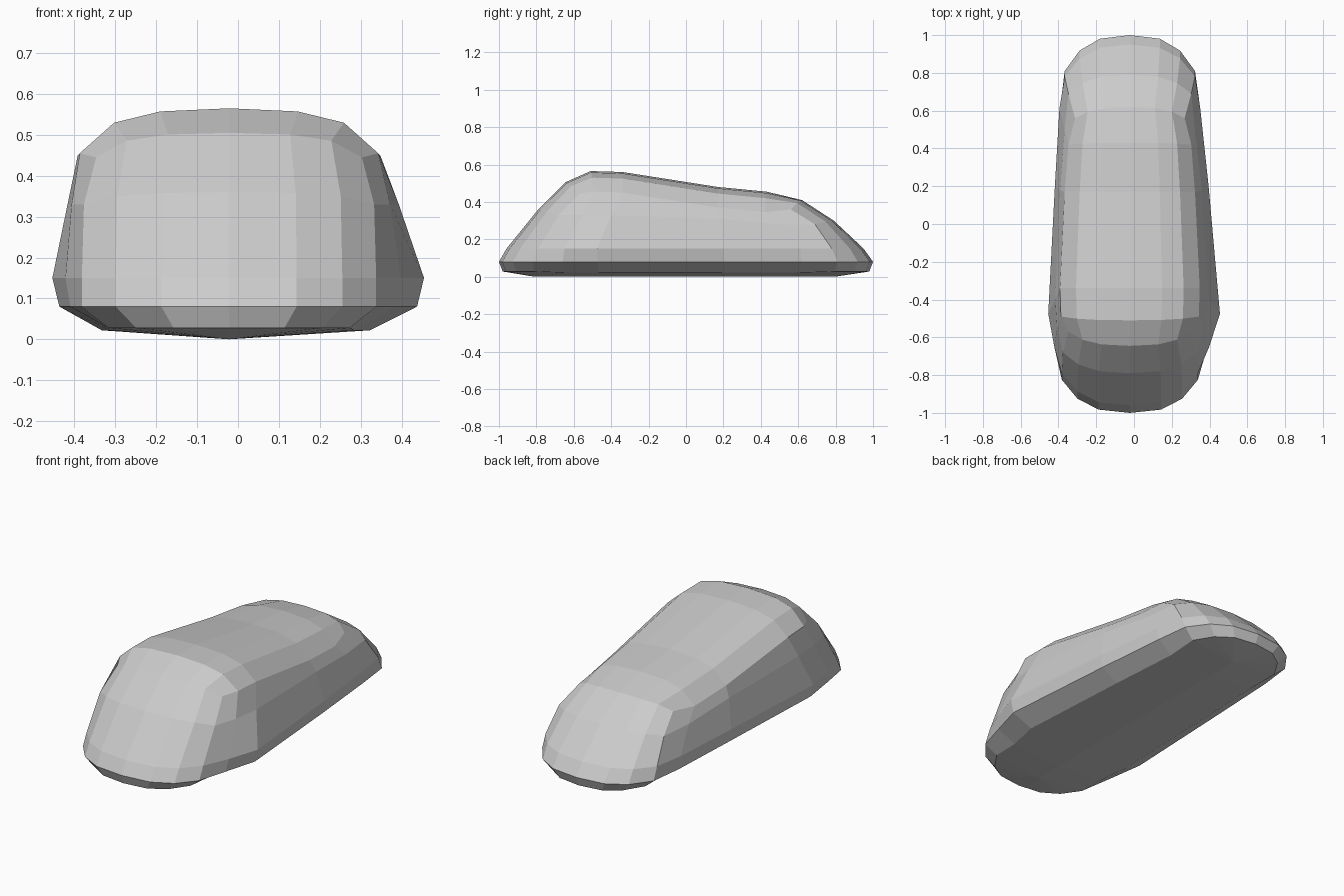
import bpy, bmesh

if "Cube" in bpy.data.objects:
    bpy.data.objects.remove(bpy.data.objects["Cube"])

CX = -0.022                      # centre plane of the lopsided shell
FX = (0, 0.46, 0.77, 1)          # column spread across the width
SY = (0, 0.1, 0.43, 1)           # how far each column curves along y
SZ = (0, 0.07, 0.32, 1)          # how far each column drops
BULGE = (0.02, 0.045, 0.02, 0)   # extra width on the right side

# rows: y at centre, y at corner, z at centre, drop at corner, half width
TOP = [(-.645, -.57, .505, .06, .325), (-.51, -.49, .565, .11, .365),
       (-.34, -.34, .56, .11, .37), (.17, .17, .48, .11, .345),
       (.43, .42, .455, .11, .325), (.62, .56, .41, .05, .29)]
FRONT = [(-.79, -.68, .36, .03, .355), (-.96, -.79, .15, 0, .36),
         (-1, -.825, .08, 0, .36)]
BACK = [(.79, .69, .30, .02, .325), (.95, .78, .15, 0, .345),
        (1, .81, .08, 0, .345)]
# side points on each level: y, z, half width
SIDES = [[(-.55, .33, .385), (-.40, .33, .395), (.18, .31, .37), (.50, .28, .345)],
         [(-.65, .15, .40), (-.475, .15, .432), (.2, .15, .397), (.61, .15, .373)],
         [(-.66, .08, .388), (-.475, .08, .415), (.2, .08, .387), (.62, .08, .368)]]

bm = bmesh.new()


def add(x, y, z):
    return bm.verts.new((x, y, z))


def cross_row(yc, ye, z, drop, w):
    row = []
    for c in range(-3, 4):
        a = abs(c)
        x = FX[a] * w * (1 if c > 0 else -1)
        row.append(add(CX + x, yc + (ye - yc) * SY[a], z - drop * SZ[a]))
    return row


def bridge(a, b):
    n = len(a)
    for i in range(n):
        j = (i + 1) % n
        bm.faces.new((a[i], a[j], b[j], b[i]))


# Domed top: a 7 by 6 grid
top = [cross_row(*r) for r in TOP]
for r0, r1 in zip(top, top[1:]):
    for i in range(6):
        bm.faces.new((r0[i], r0[i + 1], r1[i + 1], r1[i]))

# Walls: rings descending from the edge of the top to the rim
rings = [top[0] + [r[6] for r in top[1:5]] + top[5][::-1]
         + [r[0] for r in top[4:0:-1]]]
for f, b, s in zip(FRONT, BACK, SIDES):
    front, back = cross_row(*f), cross_row(*b)
    right = [add(CX + w + e * min(1, .38 / z - 0.7), y, z)
             for (y, z, w), e in zip(s, BULGE)]
    left = [add(CX - w, y, z) for y, z, w in s]
    rings.append(front + right + back[::-1] + left[::-1])

# Underside edge tucked in below the rim
under = []
for i, v in enumerate(rings[-1]):
    end = i < 7 or 11 <= i < 18
    k = 0.82 if end else 0.75
    under.append(add(CX + (v.co.x - CX) * k, v.co.y * .98, .028 if end else .022))
rings.append(under)
for a, b in zip(rings, rings[1:]):
    bridge(a, b)

# Shallow keel along the bottom
right = under[6:12]
left = [under[0]] + under[:17:-1] + [under[17]]
keel = [add(CX, v.co.y, 0) for v in right]
for i in range(5):
    bm.faces.new((keel[i], keel[i + 1], right[i + 1], right[i]))
    bm.faces.new((keel[i], left[i], left[i + 1], keel[i + 1]))
for i in range(6):
    bm.faces.new((keel[0], under[i], under[i + 1]))
    bm.faces.new((keel[5], under[11 + i], under[12 + i]))

bmesh.ops.recalc_face_normals(bm, faces=bm.faces[:])
mesh = bpy.data.meshes.new("rounded_shell")
bm.to_mesh(mesh)
bm.free()
bpy.context.collection.objects.link(bpy.data.objects.new("rounded_shell", mesh))
